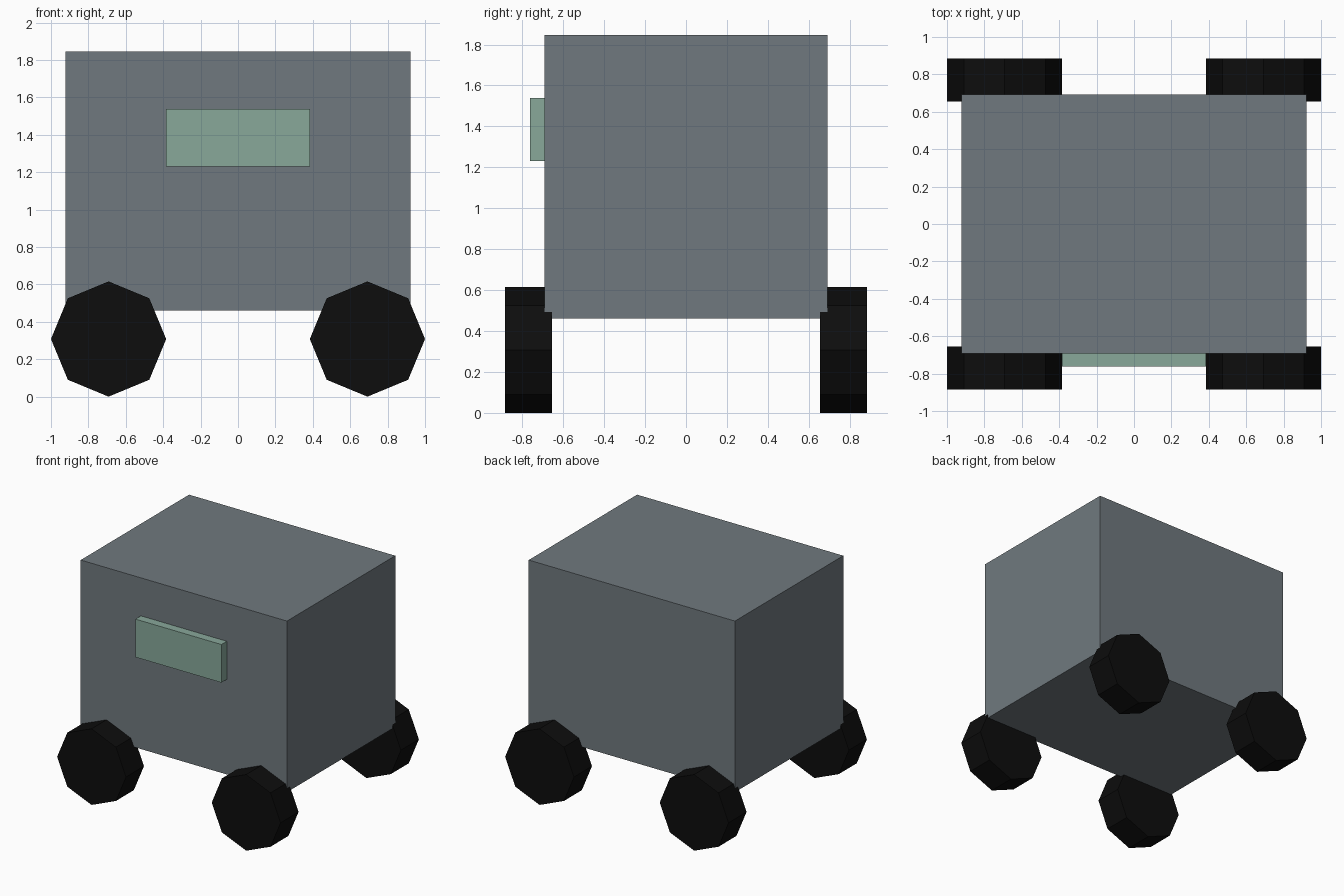
import bpy
from math import pi

if "Cube" in bpy.data.objects:
    bpy.data.objects.remove(bpy.data.objects["Cube"], do_unlink=True)


def material(name, rgb):
    mat = bpy.data.materials.new(name)
    mat.use_nodes = True
    mat.diffuse_color = (*rgb, 1)
    mat.node_tree.nodes["Principled BSDF"].inputs["Base Color"].default_value = (*rgb, 1)
    return mat


def finish(name, mat):
    obj = bpy.context.object
    obj.name = obj.data.name = name
    obj.data.materials.append(mat)
    return obj


def box(name, centre, size, mat):
    bpy.ops.mesh.primitive_cube_add(size=1, location=centre)
    obj = finish(name, mat)
    obj.scale = size
    bpy.ops.object.transform_apply(location=False, rotation=False, scale=True)


def wheel(name, x, y):
    # Eight-sided, with one corner pointing straight up
    bpy.ops.mesh.primitive_cylinder_add(
        vertices=8, radius=RADIUS, depth=0.23,
        location=(x, y, RADIUS), rotation=(pi / 2, 0, 0))
    finish(name, black)


RADIUS = 0.308
grey = material("slate grey", (0.162, 0.191, 0.209))
green = material("pale green", (0.246, 0.392, 0.323))
black = material("tyre black", (0.004, 0.004, 0.004))

# Body and front panel
box("body", (0, 0, 1.154), (1.846, 1.385, 1.385), grey)
box("front_panel", (0, -0.692, 1.385), (0.769, 0.139, 0.308), green)

# Wheels at the four corners, mounted on the front and back
for side, x in (("left", 0.692), ("right", -0.692)):
    for end, y in (("front", -0.769), ("back", 0.769)):
        wheel(f"{end}_{side}_wheel", x, y)
